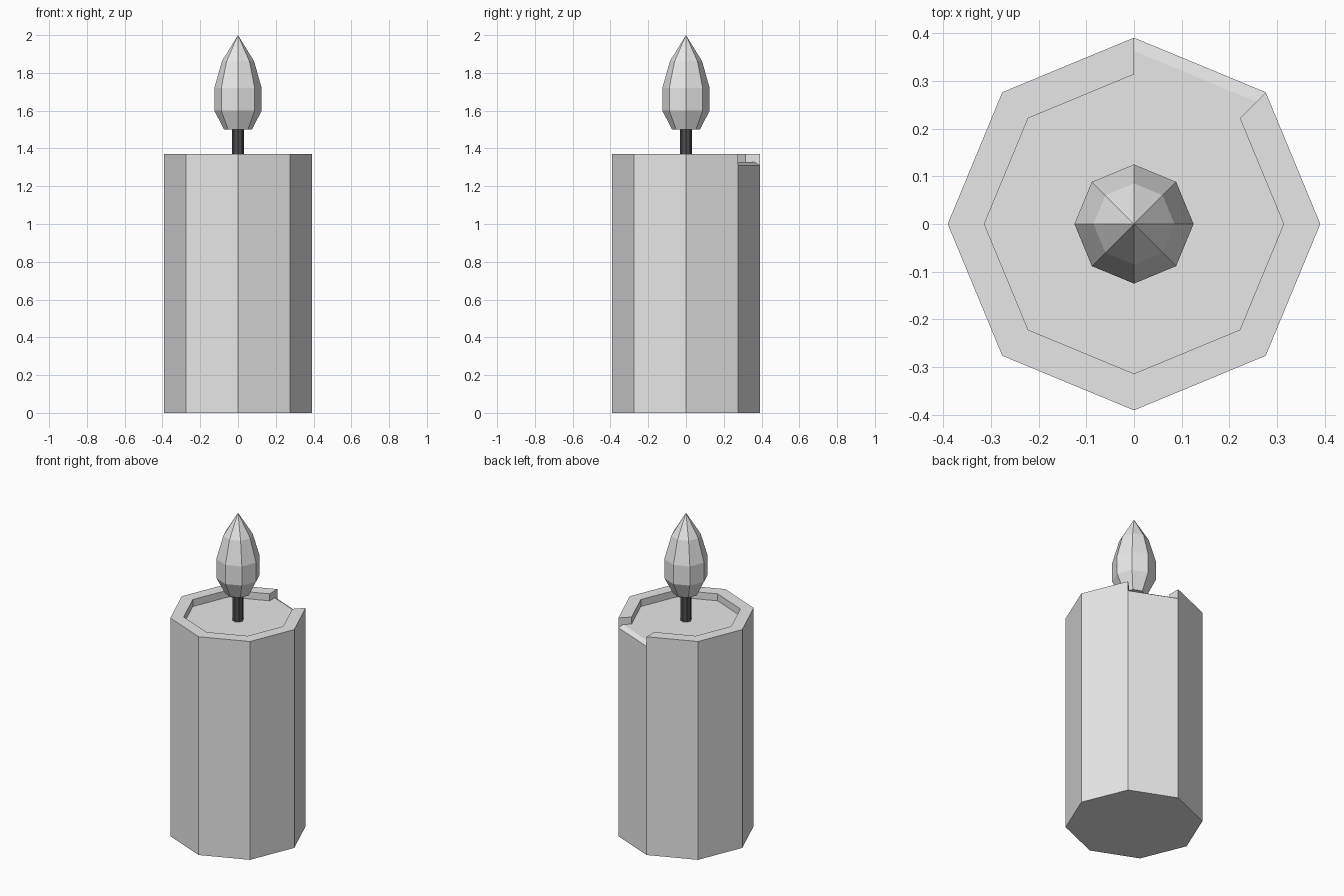
import bpy, bmesh, math

if "Cube" in bpy.data.objects:
    bpy.data.objects.remove(bpy.data.objects["Cube"])

def material(name, v):
    m = bpy.data.materials.new(name)
    m.diffuse_color = (v, v, v, 1)
    m.use_nodes = True
    m.node_tree.nodes["Principled BSDF"].inputs["Base Color"].default_value = m.diffuse_color
    return m

wax = material("pale wax", 0.8)
dark = material("charred wick", 0.08)

R, R_IN, R_LIP = 0.391, 0.314, 0.363      # outer wall, rim inside, notch lip
TOP, FLOOR, SPILL = 1.371, 1.327, 1.31
N = 8

def point(i, r, z):
    a = 2 * math.pi * i / N
    return (r * math.cos(a), r * math.sin(a), z)

def finish(name, bm, mat):
    bmesh.ops.remove_doubles(bm, verts=bm.verts, dist=1e-5)
    bmesh.ops.dissolve_degenerate(bm, edges=bm.edges, dist=1e-5)
    bmesh.ops.recalc_face_normals(bm, faces=bm.faces)
    me = bpy.data.meshes.new(name)
    bm.to_mesh(me)
    bm.free()
    me.materials.append(mat)
    ob = bpy.data.objects.new(name, me)
    bpy.context.collection.objects.link(ob)

def face(bm, pts):
    bm.faces.new([bm.verts.new(p) for p in pts])

def sector(bm, i, profile):
    # sweep a profile (axis to axis) across one eighth turn
    for (r0, z0), (r1, z1) in zip(profile, profile[1:]):
        pts = [point(i, r0, z0), point(i + 1, r0, z0),
               point(i + 1, r1, z1), point(i, r1, z1)]
        if r0 == 0:
            pts.pop(1)
        elif r1 == 0:
            pts.pop(2)
        face(bm, pts)

# candle body: raised rim with one sector melted away
rim = [(0, 0), (R, 0), (R, SPILL), (R, TOP), (R_IN, TOP), (R_IN, FLOOR), (0, FLOOR)]
notch = [(0, 0), (R, 0), (R, SPILL), (R_LIP, FLOOR), (R_IN, FLOOR), (0, FLOOR)]
bm = bmesh.new()
for i in range(N):
    sector(bm, i, notch if i == 1 else rim)
for i in (1, 2):                           # end walls of the notch
    face(bm, [point(i, r, z) for r, z in
              [(R, SPILL), (R, TOP), (R_IN, TOP), (R_IN, FLOOR), (R_LIP, FLOOR)]])
bmesh.ops.remove_doubles(bm, verts=bm.verts, dist=1e-5)
bmesh.ops.dissolve_limit(bm, angle_limit=0.01, verts=bm.verts, edges=bm.edges)
finish("candle_body", bm, wax)

# wick and flame: plain lathed octagons
def lathe(name, profile, mat):
    bm = bmesh.new()
    for i in range(N):
        sector(bm, i, profile)
    finish(name, bm, mat)

lathe("wick", [(0, FLOOR - 0.01), (0.031, FLOOR - 0.01), (0.031, 1.51), (0, 1.51)], dark)
lathe("flame", [(0, 1.5), (0.074, 1.5), (0.125, 1.6), (0.125, 1.72),
                (0.085, 1.862), (0, 2.0)], wax)
